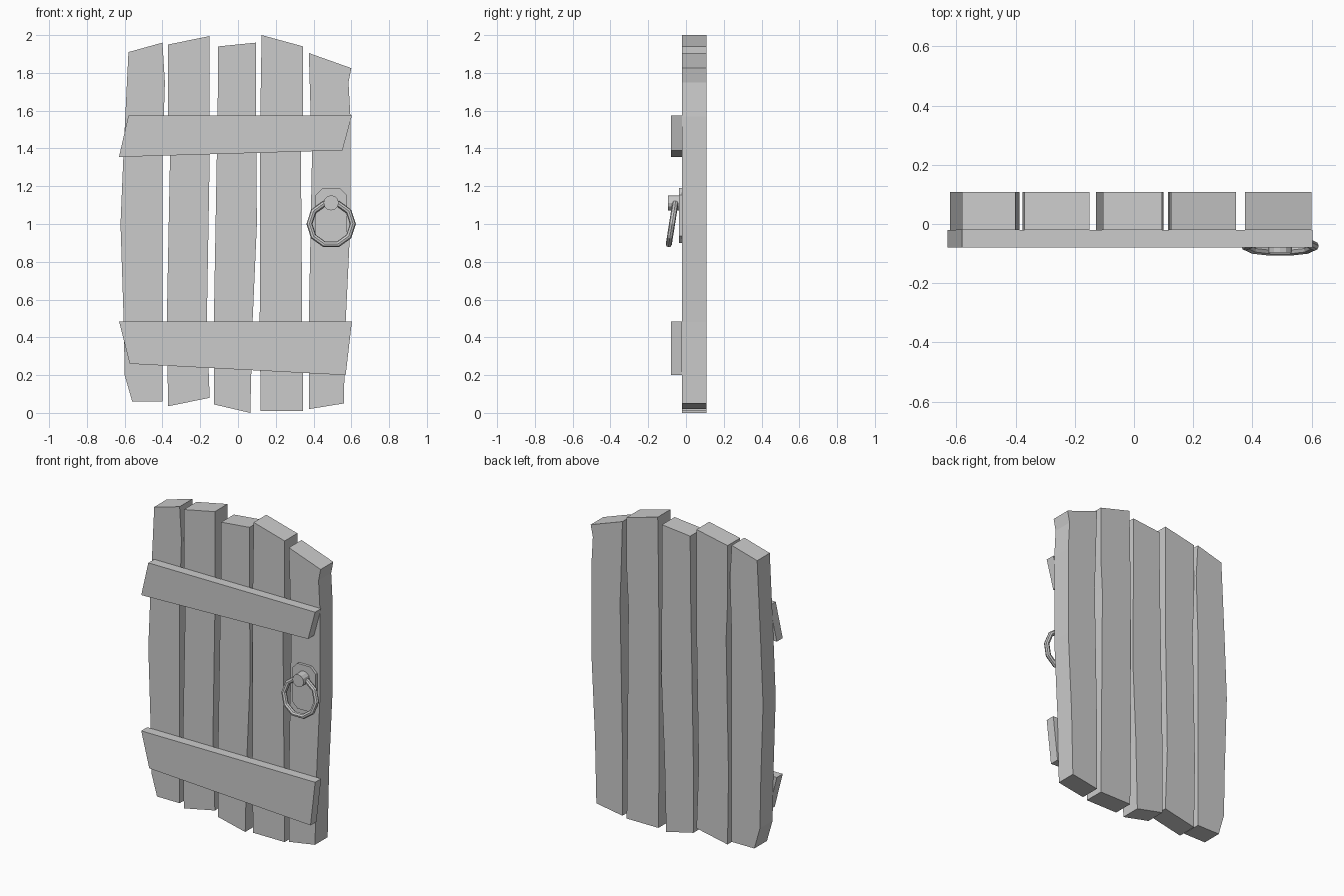
import bpy, bmesh, math
from mathutils import Matrix

if "Cube" in bpy.data.objects:
    bpy.data.objects.remove(bpy.data.objects["Cube"])


def slab(name, outline, y0, y1):
    """Extrude an (x, z) outline from y0 (front) to y1 (back)."""
    bm = bmesh.new()
    face = bm.faces.new([bm.verts.new((x, y0, z)) for x, z in outline])
    ext = bmesh.ops.extrude_face_region(bm, geom=[face])
    moved = [v for v in ext["geom"] if isinstance(v, bmesh.types.BMVert)]
    bmesh.ops.translate(bm, verts=moved, vec=(0, y1 - y0, 0))
    bmesh.ops.recalc_face_normals(bm, faces=bm.faces)
    me = bpy.data.meshes.new(name)
    bm.to_mesh(me)
    bm.free()
    ob = bpy.data.objects.new(name, me)
    bpy.context.collection.objects.link(ob)
    return ob


# Uneven vertical planks: left edge top to bottom, then right edge bottom to top
planks = [
    [(-.58, 1.91), (-.605, 1.4), (-.622, 1.0), (-.605, .48), (-.60, .2), (-.56, .06),
     (-.40, .06), (-.40, .48), (-.40, 1.35), (-.387, 1.75), (-.40, 1.96)],
    [(-.37, 1.95), (-.37, 1.58), (-.36, 1.35), (-.377, .48), (-.37, .035),
     (-.15, .08), (-.165, .48), (-.15, 1.35), (-.15, 1.995)],
    [(-.105, 1.94), (-.108, 1.57), (-.112, 1.37), (-.128, .48), (-.128, .045),
     (.065, 0), (.077, .48), (.10, 1.0), (.095, 1.57), (.095, 1.96)],
    [(.125, 2.0), (.118, 1.57), (.115, .48), (.12, .01),
     (.345, .01), (.34, .48), (.333, 1.37), (.345, 1.6), (.345, 1.94)],
    [(.375, 1.905), (.385, 1.57), (.392, 1.38), (.375, .48), (.375, .02),
     (.56, .05), (.57, .48), (.595, 1.0), (.595, 1.57), (.585, 1.75), (.60, 1.825)],
]
for i, outline in enumerate(planks):
    slab(f"plank_{i + 1}", outline, -.02, .108)

# Skewed cross boards
slab("upper_cross_board", [(-.58, 1.575), (-.63, 1.355), (.553, 1.39), (.603, 1.575)], -.08, -.02)
slab("lower_cross_board", [(-.63, .485), (-.573, .26), (.57, .20), (.603, .485)], -.08, -.02)

# Handle back plate: elongated octagon
cx, cz, w, h, c = .493, 1.045, .083, .145, .037
plate = [(-w, h - c), (-w, c - h), (c - w, -h), (w - c, -h),
         (w, c - h), (w, h - c), (w - c, h), (c - w, h)]
slab("handle_plate", [(cx + x, cz + z) for x, z in plate], -.037, -.015)

# Handle stud
bpy.ops.mesh.primitive_cylinder_add(vertices=12, radius=.04, depth=.065,
                                    location=(cx, -.0635, 1.112),
                                    rotation=(math.pi / 2, 0, 0))
bpy.context.object.name = "handle_stud"

# Low-poly pull ring, hanging tilted outwards
bpy.ops.mesh.primitive_torus_add(major_segments=10, minor_segments=8,
                                 major_radius=.115, minor_radius=.016)
ring = bpy.context.object
ring.name = "pull_ring"
ring.data.transform(Matrix.Rotation(math.radians(90 - 9), 4, 'X'))
ring.location = (cx, -.074, 1.0)
bpy.context.view_layer.update()
# Make sure the lower half swings away from the door
low = min(ring.data.vertices, key=lambda v: v.co.z)
if low.co.y > 0:
    ring.data.transform(Matrix.Rotation(math.radians(18), 4, 'X'))
